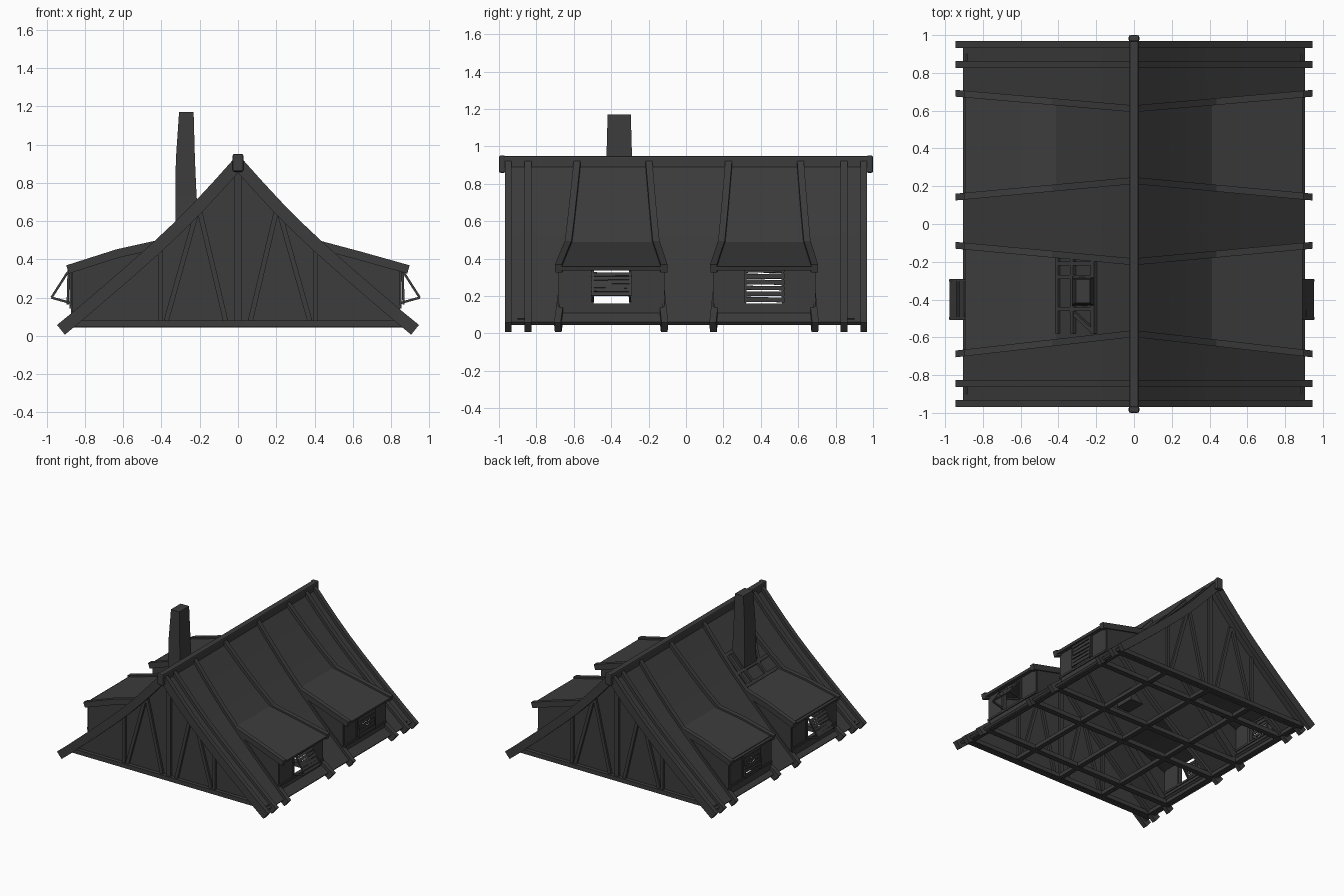
import bpy, bmesh, random
from mathutils import Vector, Matrix

random.seed(4)
cube = bpy.data.objects.get("Cube")
if cube:
    bpy.data.objects.remove(cube, do_unlink=True)

timber = bpy.data.materials.new("dark_timber")
timber.use_nodes = True
tone = (0.045, 0.045, 0.045, 1)
timber.diffuse_color = tone
timber.node_tree.nodes["Principled BSDF"].inputs["Base Color"].default_value = tone


def finish(name, bm, smooth=False):
    bmesh.ops.recalc_face_normals(bm, faces=bm.faces)
    mesh = bpy.data.meshes.new(name)
    bm.to_mesh(mesh)
    bm.free()
    mesh.materials.append(timber)
    ob = bpy.data.objects.new(name, mesh)
    bpy.context.collection.objects.link(ob)
    if smooth:
        bpy.ops.object.select_all(action='DESELECT')
        ob.select_set(True)
        bpy.context.view_layer.objects.active = ob
        bpy.ops.object.shade_smooth_by_angle(angle=0.5)
    return ob


def beam(name, a, b, w, h, up=(0, 0, 1)):
    """Box from a to b; h is measured along up, w across it."""
    a, b = Vector(a), Vector(b)
    d = (b - a).normalized()
    side = d.cross(Vector(up)).normalized()
    top = side.cross(d)
    rot = Matrix((side * w, d * (b - a).length, top * h)).transposed().to_4x4()
    bm = bmesh.new()
    bmesh.ops.create_cube(bm, size=1, matrix=Matrix.Translation((a + b) / 2) @ rot)
    return finish(name, bm)


def prism(name, pts, ya, yb, side=1, smooth=False):
    """Closed x-z outline spanned between two y lines, each a function of x."""
    bm = bmesh.new()
    rings = [[bm.verts.new((side * x, f(x), z)) for x, z in pts] for f in (ya, yb)]
    n = len(pts)
    for ring in rings:
        bm.faces.new(ring)
    for i in range(n):
        j = (i + 1) % n
        bm.faces.new((rings[0][i], rings[0][j], rings[1][j], rings[1][i]))
    return finish(name, bm, smooth)


def strip(path, lo, hi):
    """Outline of a bent board following an x-z path."""
    low, high = [], []
    for i, p in enumerate(path):
        d = Vector(path[min(i + 1, len(path) - 1)]) - Vector(path[max(i - 1, 0)])
        n = Vector((-d.y, d.x)).normalized()
        low.append(Vector(p) + n * lo)
        high.append(Vector(p) + n * hi)
    return high + low[::-1]


def line(y_ridge, y_eave, shift=0.0):
    return lambda x: y_ridge + (y_eave - y_ridge) * x / 0.92 + shift


# Roof slope: steep above, easing out to the eaves
slope = [(0, .905), (.1, .793), (.2, .685), (.3, .583), (.42, .47), (.6, .31), (.84, .105), (.9, .055)]
rafter_path = slope[:-1] + [(.927, .034)]
splay = [(-.58, -.685), (-.2, -.115), (.23, .145), (.61, .69)]
edges = [line(-.955, -.955)] + [line(*s) for s in splay] + [line(.955, .955)]

for side in (1, -1):
    tag = "left" if side > 0 else "right"
    # Roof panels, left open beneath the dormers
    for i in range(5):
        runs = [slope[:5], slope[6:]] if i in (1, 3) else [slope]
        for run in runs:
            prism(tag + "_roof_panel", strip(run, -.012, .008), edges[i], edges[i + 1], side, True)

    # Straight and splayed rafters
    straight = [(y, y) for y in (-.95, -.845, .845, .95)]
    for s in straight + splay:
        prism(tag + "_rafter", strip(rafter_path, -.035, .03),
              line(*s, -.018), line(*s, .018), side, True)

    # Dormers: a straight roof on one side, a slightly sagged one on the other
    mid = .418 if side > 0 else .428
    droof = [(.405, .478), (.63, mid), (.89, .345)]
    wall_x = .84 if side > 0 else .865
    cheek = [(.41, .475), (.63, mid - .003), (wall_x, .352), (wall_x, .09), (.42, .45)]
    for k, (s0, s1) in enumerate((splay[:2], splay[2:])):
        prism(tag + "_dormer_roof", strip(droof, -.008, .012), line(*s0), line(*s1), side, True)
        for s in (s0, s1):
            prism(tag + "_dormer_cheek", cheek, line(*s, -.008), line(*s, .008), side)
            prism(tag + "_dormer_edge_board", strip(droof, -.02, .025),
                  line(*s, -.018), line(*s, .018), side)
        y0, y1 = line(*s0)(wall_x), line(*s1)(wall_x)
        c = (y0 + y1) / 2
        half = .105
        X = side * wall_x
        # Front wall pieces around the opening
        for a, b in ((y0, c - half), (c + half, y1)):
            beam(tag + "_dormer_wall", (X, a, .225), (X, b, .225), .015, .27)
        beam(tag + "_dormer_apron", (X, y0, .12), (X, y1, .12), .015, .07)
        beam(tag + "_dormer_sill", (X, y0, .152), (X, y1, .152), .03, .016)
        beam(tag + "_dormer_header", (X, y0, .362), (X, y1, .362), .025, .01)
        for y in (c - half, c + half):
            beam(tag + "_window_jamb", (X, y, .15), (X, y, .36), .018, .03, (1, 0, 0))

        # Shutters: propped out at the front, closed at the rear
        if k == 0:
            top, low = (side * (wall_x + .03), .325), (side * (.95 if side > 0 else .975), .2)
        else:
            top, low = (side * (wall_x + .02), .352), (side * (wall_x + .025), .165)
        for y in (c - .1, c + .1):
            beam(tag + "_shutter_stile", (top[0], y, top[1]), (low[0], y, low[1]), .012, .012, (1, 0, 0))
            if k == 0:
                beam(tag + "_shutter_prop", (low[0], y, low[1]), (X, y, .17), .012, .012)
                beam(tag + "_shutter_hinge", (top[0], y, top[1]), (X, y, .355), .012, .012)
        along = (top[0] - low[0], 0, top[1] - low[1])
        count = 6
        for i in range(count):
            t = (i + .5) / count
            px = top[0] + (low[0] - top[0]) * t
            pz = top[1] + (low[1] - top[1]) * t
            j = random.uniform(-.003, .003)
            beam(tag + "_shutter_slat", (px, c - .108, pz + j), (px, c + .108, pz - j), .008,
                 random.uniform(.02, .027), along)

# Ridge beam with heavier ends, edges eased
ridge = [beam("ridge_beam", (0, -.99, .908), (0, .99, .908), .05, .08)]
for s in (1, -1):
    ridge.append(beam("ridge_end", (0, s * .965, .905), (0, s * 1.0, .905), .056, .094))
for ob in ridge:
    bevel = ob.modifiers.new("eased_edges", 'BEVEL')
    bevel.width = .01
    bevel.segments = 2

# Gable walls, set back under the roof overhang, and their framing
half_outline = [(x, z - .01) for x, z in slope]
outline = half_outline + [(-x, z) for x, z in half_outline[:0:-1]]
for s, tag in ((-1, "front"), (1, "back")):
    prism(tag + "_gable_wall", outline, line(s * .87, s * .87), line(s * .855, s * .855))
    y = s * .8625

    def stud(part, a, b, w=.026):
        beam(tag + part, (a[0], y, a[1]), (b[0], y, b[1]), w, .05, (0, 1, 0))
    beam(tag + "_gable_sill", (-.89, s * .87, .063), (.89, s * .87, .063), .06, .034)
    stud("_king_post", (0, .08), (0, .88), .036)
    for m in (1, -1):
        stud("_gable_post", (m * .405, .08), (m * .405, .47), .024)
        stud("_inner_brace", (m * .065, .08), (m * .2, .65))
        stud("_outer_brace", (m * .375, .08), (m * .215, .65))

# Open floor grid, joists in line with the rafters
for x in (-.86, -.41, 0, .41, .86):
    beam("floor_bearer", (x, -.89, .062), (x, .89, .062), .04, .03)
for y in (-.65, -.13, .15, .65):
    beam("floor_joist", (-.88, y, .062), (.88, y, .062), .045, .036)

# Tapered chimney: centre and half widths change with height
levels = [(.55, -.265, .062, .08), (.74, -.272, .055, .072), (.92, -.275, .05, .069), (1.17, -.27, .038, .062)]
bm = bmesh.new()
rings = []
for z, cx, hx, hy in levels:
    rings.append([bm.verts.new((cx + i * hx, -.357 + j * hy, z))
                  for i, j in ((-1, -1), (1, -1), (1, 1), (-1, 1))])
for a, b in zip(rings, rings[1:]):
    for i in range(4):
        j = (i + 1) % 4
        bm.faces.new((a[i], a[j], b[j], b[i]))
bm.faces.new(rings[0])
bm.faces.new(rings[-1])
finish("chimney", bm)


# Frame lying on the roof around the chimney
def on_roof(x, y):
    return (x, y, .915 + 1.04 * x)


up = (-.72, 0, .69)
for x in (-.4, -.32, -.21):
    beam("chimney_frame_rail", on_roof(x, -.58), on_roof(x, -.18), .025, .03, up)
for y in (-.21, -.28, -.45):
    beam("chimney_frame_rung", on_roof(-.4, y), on_roof(-.2, y), .022, .03, up)
beam("chimney_frame_brace", on_roof(-.33, -.46), on_roof(-.21, -.57), .022, .025, up)
